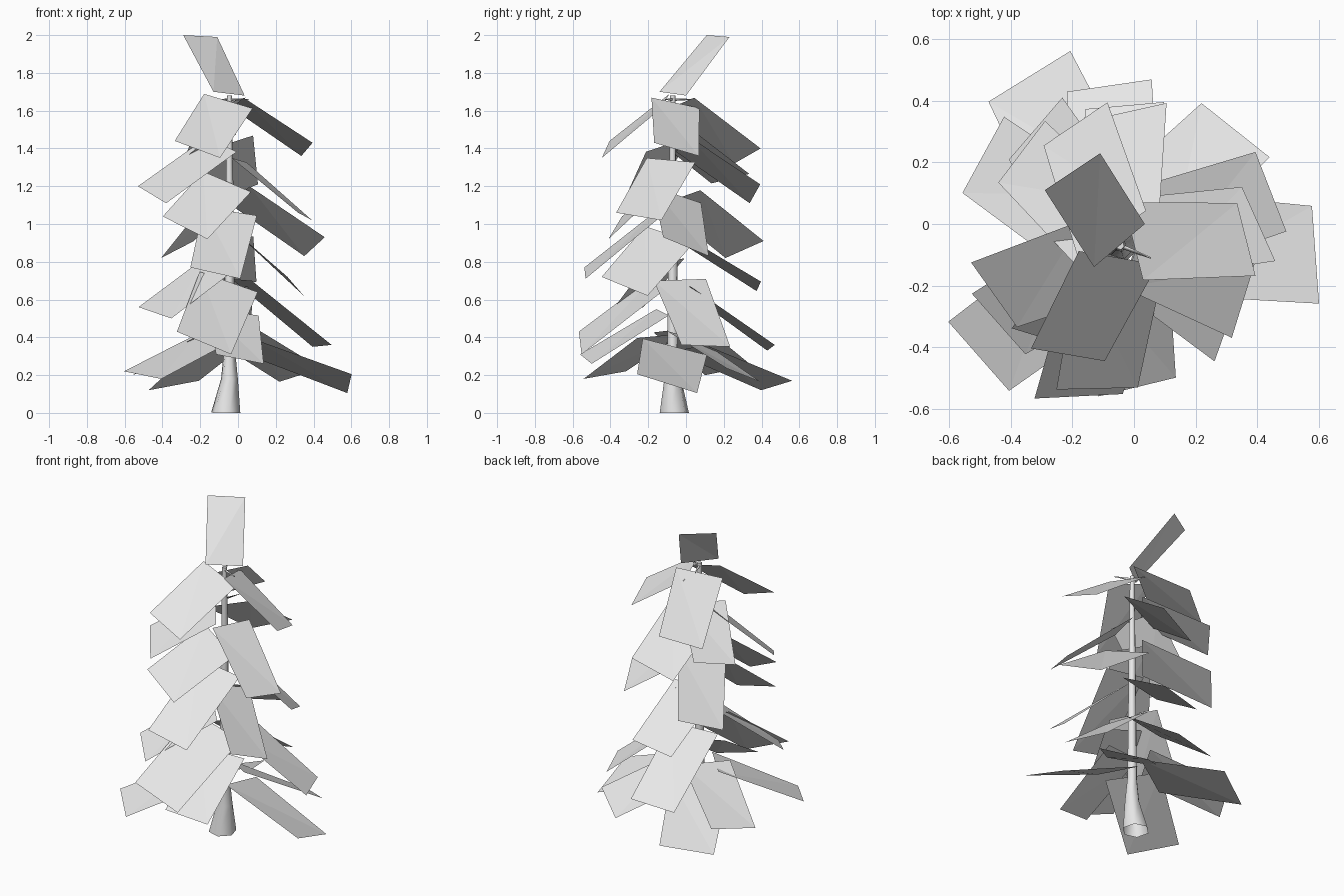
import bpy, bmesh
from math import cos, sin, pi
from mathutils import Vector

cube = bpy.data.objects.get("Cube")
if cube:
    bpy.data.objects.remove(cube, do_unlink=True)

pale = bpy.data.materials.new("pale_grey")
pale.use_nodes = True
colour = (0.8, 0.8, 0.8, 1)
pale.diffuse_color = colour
pale.node_tree.nodes["Principled BSDF"].inputs["Base Color"].default_value = colour

TRUNK = Vector((-0.045, -0.07, 0))
UP = Vector((0, 0, 1))


def finish(name, bm):
    """Turn a bmesh into a named object with the shared material."""
    mesh = bpy.data.meshes.new(name)
    bm.to_mesh(mesh)
    bm.free()
    mesh.materials.append(pale)
    obj = bpy.data.objects.new(name, mesh)
    bpy.context.collection.objects.link(obj)
    return obj


def tube(name, rings, sides):
    """Smooth tube, open at its foot, through rings of (centre, radius)."""
    bm = bmesh.new()
    axis = (rings[-1][0] - rings[0][0]).normalized()
    side = axis.orthogonal().normalized()
    other = axis.cross(side)
    loops = []
    for centre, radius in rings:
        loops.append([bm.verts.new(centre + radius * (side * cos(2 * pi * i / sides)
                                                      + other * sin(2 * pi * i / sides)))
                      for i in range(sides)])
    for low, high in zip(loops, loops[1:]):
        for i in range(sides):
            j = (i + 1) % sides
            bm.faces.new((low[i], low[j], high[j], high[i])).smooth = True
    bm.faces.new(loops[-1])
    return finish(name, bm)


def card(name, corners):
    """Four-cornered foliage sheet, folded along one diagonal."""
    bm = bmesh.new()
    a, b, c, d = [bm.verts.new(p) for p in corners]
    bm.faces.new((a, b, c))
    bm.faces.new((a, c, d))
    return finish(name, bm)


def bough(index, x, y, z, drop, roll):
    """Drooping, rolled sheet whose tip midpoint is (x, y, z)."""
    tip = Vector((x, y, z))
    out = Vector((x, y, 0)) - TRUNK
    reach = out.length
    out.normalize()
    gap = 0.27 * reach ** 2
    # Rolling a drooping rectangle also skews its short edges in plan
    skew = out * roll * drop / (reach - gap)
    half = (UP.cross(out) * (0.1 + 0.34 * reach) + UP * roll + skew) / 2
    # The root edge is a little wider, twisted and shifted sideways
    root = TRUNK + out * gap + UP * (z + drop) + half * 0.1
    root_half = half * 1.07 + UP * 0.01
    card(f"foliage_{index}", (root - root_half, tip - half, tip + half, root + root_half))


# Trunk with a flared foot
tube("trunk", [(TRUNK + Vector((-0.02, 0.008, 0)), 0.08),
               (TRUNK + UP * 0.18, 0.046),
               (TRUNK + UP * 0.34, 0.03),
               (TRUNK + UP * 1.2, 0.021),
               (TRUNK + UP * 1.68, 0.014)], 6)

# Short twigs poking from the trunk top
for index, (x, y) in enumerate([(0.1, -0.04), (-0.04, 0.1)]):
    start = TRUNK + UP * 1.66
    tube(f"twig_{index}", [(start, 0.009), (start + Vector((x, y, 0)), 0.003)], 3)

# Boughs: tip x, y, z, then rise to the root and sideways roll
lowest = [(-.34, .48, .145, .2, -.05), (.33, .305, .2, .21, -.07),
          (.59, -.1, .155, .2, -.1), (-.49, .225, .225, .22, -.05),
          (-.505, -.43, .2, .21, -.04), (.01, -.53, .285, .25, -.05)]
lower = [(.445, .105, .355, .35, -.01), (-.18, -.56, .37, .33, -.12),
         (-.44, -.325, .53, .27, -.06), (-.08, .45, .345, .32, -.03),
         (-.03, .385, .67, .25, -.05), (.305, -.325, .67, .28, -.1)]
middle = [(.405, 0, .88, .28, -.1), (-.12, -.535, .74, .33, -.06),
          (-.32, .31, .865, .28, -.09), (-.28, -.375, .98, .25, -.12),
          (.355, -.25, 1.04, .3, -.04)]
upper = [(-.455, -.23, 1.155, .27, -.09), (-.02, .365, 1.16, .27, -.1),
         (-.365, .235, 1.24, .22, -.05), (.365, -.05, 1.395, .25, -.07),
         (-.215, -.425, 1.395, .26, -.09), (-.19, .325, 1.36, .28, -.08)]
for index, spec in enumerate(lowest + lower + middle + upper):
    bough(index, *spec)

# Upright shoot at the very top
card("top_shoot", [(-.13, -.14, 1.7), (.035, 0, 1.68), (-.11, .23, 1.99), (-.29, .11, 2)])
